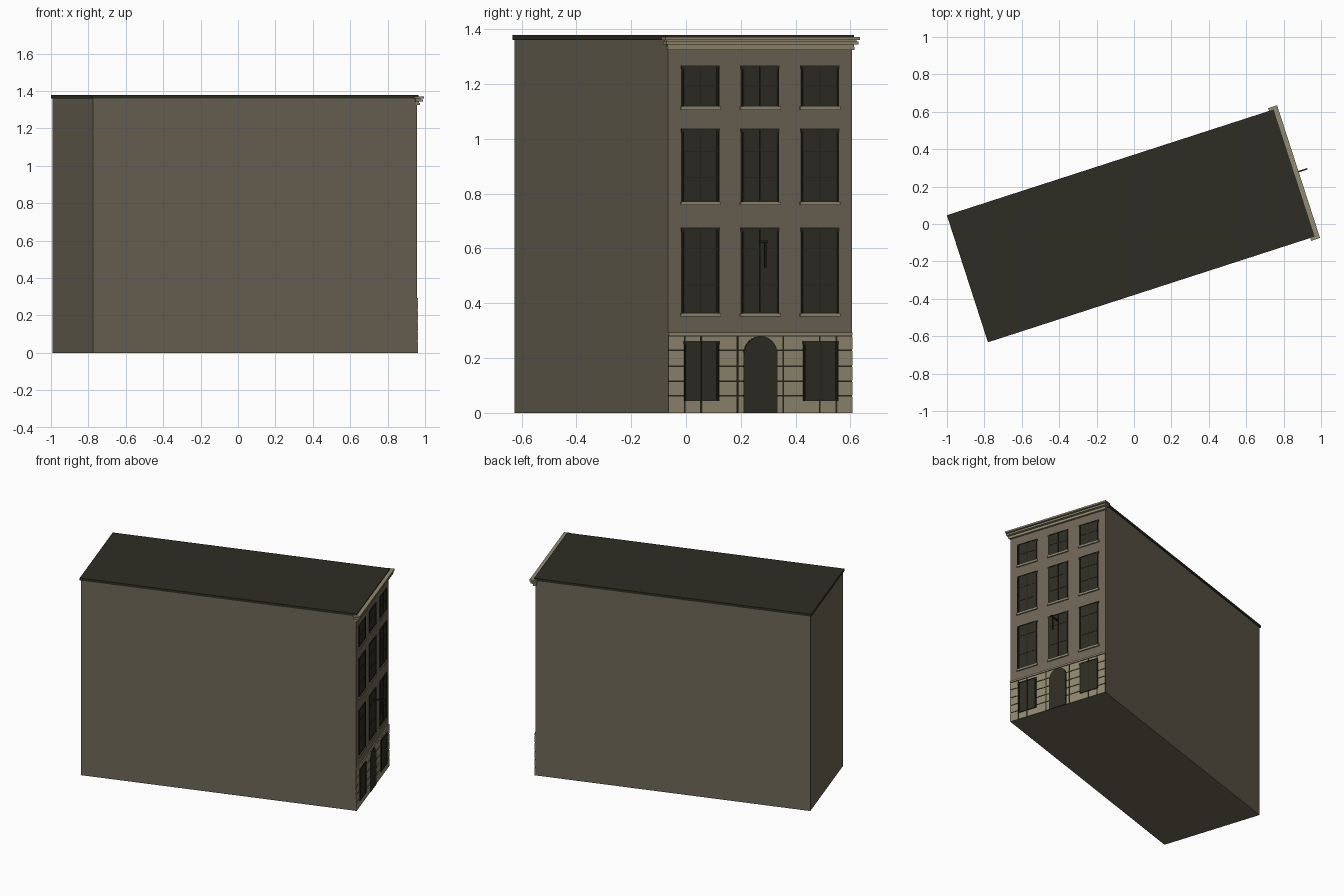
import bpy, bmesh, math
from mathutils import Matrix, Vector

if "Cube" in bpy.data.objects:
    bpy.data.objects.remove(bpy.data.objects["Cube"])

# Local frame: u = outwards from facade, v = along facade, z = up
PLACE = Matrix.Translation((0.8485, 0.27, 0)) @ Matrix.Rotation(math.radians(17.93), 4, 'Z')
HALF = 0.352


def material(name, rgb):
    m = bpy.data.materials.new(name)
    m.diffuse_color = (*rgb, 1)
    m.use_nodes = True
    m.node_tree.nodes["Principled BSDF"].inputs["Base Color"].default_value = m.diffuse_color
    return m


WALL = material("taupe wall", (0.156, 0.133, 0.093))
STONE = material("pale stone", (0.290, 0.253, 0.160))
ROOF = material("dark roof", (0.028, 0.027, 0.017))
GLASS = material("dark glass", (0.027, 0.026, 0.018))
FRAME = material("dark frame", (0.019, 0.018, 0.012))


def finish(name, bm, mat):
    bmesh.ops.recalc_face_normals(bm, faces=bm.faces)
    bm.transform(PLACE)
    me = bpy.data.meshes.new(name)
    bm.to_mesh(me)
    bm.free()
    me.materials.append(mat)
    ob = bpy.data.objects.new(name, me)
    bpy.context.collection.objects.link(ob)
    return ob


def boxes(name, mat, items):
    """Each item is (u0, u1, v0, v1, z0, z1)."""
    bm = bmesh.new()
    for u0, u1, v0, v1, z0, z1 in items:
        mtx = Matrix.Translation(((u0 + u1) / 2, (v0 + v1) / 2, (z0 + z1) / 2)) \
            @ Matrix.Diagonal((u1 - u0, v1 - v0, z1 - z0, 1))
        bmesh.ops.create_cube(bm, size=1, matrix=mtx)
    return finish(name, bm, mat)


# Main volume and roof slab
boxes("building_body", WALL, [(-1.82, 0, -HALF, HALF, 0, 1.362)])
boxes("roof_slab", ROOF, [(-1.828, 0.008, -0.357, 0.357, 1.361, 1.378)])

# Stepped cornice
boxes("cornice", STONE, [
    (-0.017, 0.033, -0.373, 0.373, 1.361, 1.372),
    (-0.012, 0.016, -0.364, 0.364, 1.353, 1.363),
    (-0.012, 0.028, -0.368, 0.368, 1.343, 1.355),
    (-0.006, 0.010, -0.357, 0.357, 1.333, 1.345),
    (-0.006, 0.014, -0.358, 0.358, 1.324, 1.335)])


def window(name, vc, half, z0, z1, rails, base):
    """Glass pane with frame, ears and glazing bars."""
    boxes(name + "_glass", GLASS, [(-0.002, base + 0.002, vc - half, vc + half, z0, z1)])
    f, t = base + 0.005, 0.005
    bars = [(0, f, vc - half, vc - half + t, z0, z1),
            (0, f, vc + half - t, vc + half, z0, z1),
            (0, f, vc - half, vc + half, z1 - t, z1),
            (0, f, vc - half, vc + half, z0, z0 + t),
            (0, base + 0.0035, vc - 0.002, vc + 0.002, z0, z1)]
    bars += [(0, base + 0.0035, vc - half, vc + half, z - 0.002, z + 0.002) for z in rails]
    for s in (-1, 1):
        a, b = sorted((vc + s * half, vc + s * (half + 0.007)))
        bars.append((0, f, a, b, z1 - 0.014, z1))
        bars.append((0, f, a + 0.002, b - 0.002, z0, z1))
    boxes(name + "_frame", FRAME, bars)


# Three upper storeys of three windows, with sills
storeys = [("first", 0.363, 0.676, (0.467, 0.600)),
           ("second", 0.770, 1.037, (0.858, 0.953)),
           ("third", 1.117, 1.268, (1.192,))]
for label, z0, z1, rails in storeys:
    for i, vc in enumerate((-0.2286, 0, 0.2286)):
        window(f"{label}_floor_window_{i + 1}", vc, 0.067, z0, z1, rails, 0)
    boxes(f"{label}_floor_sills", STONE,
          [(0, 0.009, vc - 0.077, vc + 0.077, z0 - 0.012, z0)
           for vc in (-0.2286, 0, 0.2286)])

# Rusticated ground floor: dark joints behind separate stone blocks
boxes("stone_joints", FRAME, [(-0.002, 0.002, -HALF, HALF, 0, 0.285)])
rows = (0, 0.062, 0.115, 0.170, 0.228, 0.281)
cols = (-HALF, -0.290, -0.228, -0.088, 0.088, 0.228, 0.290, HALF)
G = 0.003
blocks = []
for z0, z1 in zip(rows, rows[1:]):
    for v0, v1 in zip(cols, cols[1:]):
        blocks.append((0, 0.005,
                       v0 + (G if v0 > -HALF else 0), v1 - (G if v1 < HALF else 0),
                       z0 + (G if z0 > 0 else 0), z1 - G))
boxes("stone_blocks", STONE, blocks)
boxes("stone_band", STONE, [(0, 0.007, -HALF, HALF, 0.282, 0.293)])

# Ground floor windows
for name, vc in (("left", -0.226), ("right", 0.231)):
    window(f"ground_{name}_window", vc, 0.062, 0.044, 0.263, (), 0.005)


# Arched door and its thin surround
def arch(name, mat, r, u1, spring):
    bm = bmesh.new()
    pts = [(-r, 0), (r, 0)] + [(r * math.cos(math.pi * k / 16), spring + r * math.sin(math.pi * k / 16))
                               for k in range(17)]
    face = bm.faces.new([bm.verts.new((0, v, z)) for v, z in pts])
    ext = bmesh.ops.extrude_face_region(bm, geom=[face])
    moved = [e for e in ext["geom"] if isinstance(e, bmesh.types.BMVert)]
    bmesh.ops.translate(bm, verts=moved, vec=Vector((u1, 0, 0)))
    finish(name, bm, mat)


arch("door_surround", FRAME, 0.065, 0.0065, 0.215)
arch("door_leaf", GLASS, 0.061, 0.0075, 0.215)

# Bracket with hanging rod above the door
boxes("wall_bracket", FRAME, [
    (0, 0.082, -0.004, 0.004, 0.620, 0.629),
    (0.062, 0.069, -0.004, 0.004, 0.530, 0.622)])
